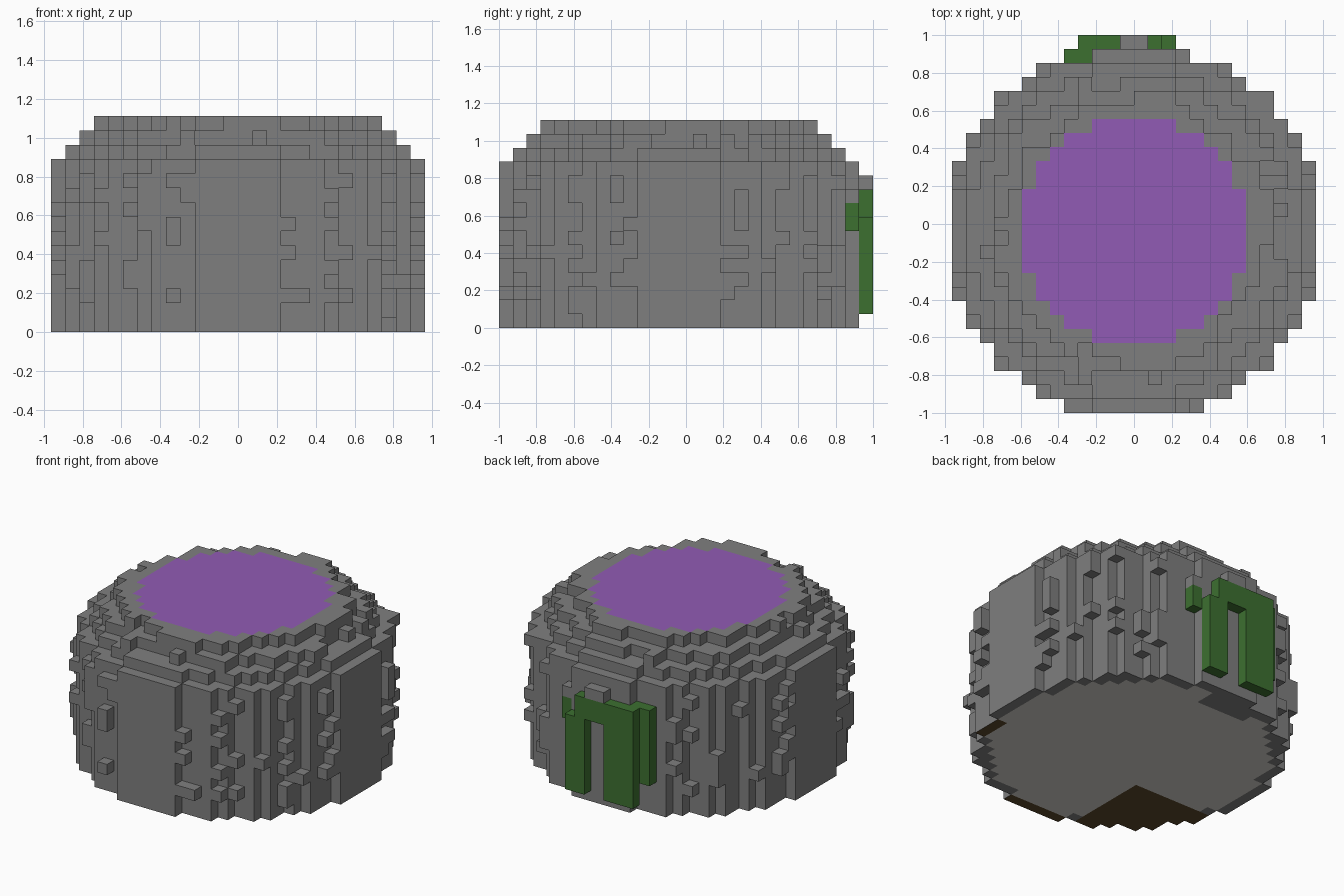
import bpy, bmesh, random
from mathutils import Vector

if "Cube" in bpy.data.objects:
    bpy.data.objects.remove(bpy.data.objects["Cube"], do_unlink=True)

S = 2 / 27                      # edge of one block
random.seed(7)


def material(name, rgb):
    m = bpy.data.materials.new(name)
    m.use_nodes = True
    m.diffuse_color = (*rgb, 1)
    m.node_tree.nodes["Principled BSDF"].inputs["Base Color"].default_value = (*rgb, 1)
    return m


STONE, PURPLE, LEAF, PALE, EARTH = range(5)
MATS = [material("stone_grey", (0.212, 0.212, 0.212)),
        material("purple", (0.285, 0.105, 0.46)),
        material("leaf_green", (0.046, 0.16, 0.03)),
        material("pale_stone", (0.68, 0.66, 0.61)),
        material("brown_earth", (0.105, 0.064, 0.024))]

DIRS = [Vector(d) for d in ((1, 0, 0), (-1, 0, 0), (0, 1, 0), (0, -1, 0), (0, 0, 1), (0, 0, -1))]


def disc(r):
    """Cells of a round block layer centred on the axis."""
    return {(x, y) for x in range(-14, 14) for y in range(-14, 14)
            if (x + .5) ** 2 + (y + .5) ** 2 <= r * r}


def box(x0, x1, y0, y1, z0, z1):
    return {(x, y, z) for x in range(x0, x1) for y in range(y0, y1) for z in range(z0, z1)}


def build(name, cells, solid, colour):
    """Skin the cells, leaving out every face that touches a solid cell."""
    bm = bmesh.new()
    corners = {}

    def vert(p):
        key = tuple(round(2 * c) for c in p)
        if key not in corners:
            corners[key] = bm.verts.new((p.x * S, (p.y - .5) * S, p.z * S))
        return corners[key]

    for c in sorted(cells):
        mid = Vector(c) + Vector((.5, .5, .5))
        for d in DIRS:
            if tuple(int(a + b) for a, b in zip(c, d)) in solid:
                continue
            u = Vector((d.y, d.z, d.x)) / 2
            v = d.cross(u)
            f = bm.faces.new([vert(mid + d / 2 + o) for o in (u + v, v - u, -u - v, u - v)])
            f.material_index = colour(c, d)
    mesh = bpy.data.meshes.new(name)
    bm.to_mesh(mesh)
    bm.free()
    for m in MATS:
        mesh.materials.append(m)
    obj = bpy.data.objects.new(name, mesh)
    bpy.context.collection.objects.link(obj)
    return obj


# Round body: straight wall, then stepped shoulders
radii = [12.75] * 12 + [11.8, 10.2, 9]
layers = [disc(r) for r in radii]
body = {(x, y, z) for z, layer in enumerate(layers) for x, y in layer}

# Climbing leaves on the back: two legs, a lintel and patches on the wall
leaves = (box(2, 3, 13, 14, 1, 8) | box(1, 2, 13, 14, 1, 10) | box(-4, -1, 13, 14, 1, 10)
          | box(-1, 1, 13, 14, 8, 10) | box(-5, -3, 12, 13, 3, 10)
          | box(3, 4, 12, 13, 7, 9)) - body

# Loose stones sticking out of the wall and shoulders
stones = box(-1, 1, 13, 14, 10, 11) | box(3, 4, 12, 13, 9, 10)
reach = disc(13.45)
for z, layer in enumerate(layers):
    shell = {(x + a, y + b) for x, y in layer for a, b in ((1, 0), (-1, 0), (0, 1), (0, -1))} - layer
    chance = {0: 0, 1: .05, 11: .05, 12: 0, 13: .5, 14: .5}.get(z, .3)
    for x, y in sorted(shell & reach):
        inside = -13 <= x < 13 and -13 <= y < 13
        behind_leaves = -6 < x < 5 and y > 10 and z < 12
        if inside and not behind_leaves and random.random() < chance:
            stones.add((x, y, z))

top_pool, floor = disc(8), disc(12)


def body_colour(c, d):
    x, y, z = c
    if d.z > 0 and z == 14 and (x, y) in top_pool:
        return PURPLE
    if d.z < 0 and z == 0:
        corner = x < -4 and y < -4
        front_strip = y < -12 and abs(x) < 5
        side_patch = x > 10 and -7 < y < -3
        if corner or front_strip or side_patch:
            return EARTH
        doorway = -4 <= x < 1 and y > 9
        if (x, y) in floor and not doorway:
            return PALE
    return STONE


solid = body | leaves | stones
build("round_body", body, solid, body_colour)
build("loose_stones", stones, solid, lambda c, d: STONE)
build("climbing_leaves", leaves, solid, lambda c, d: LEAF)
